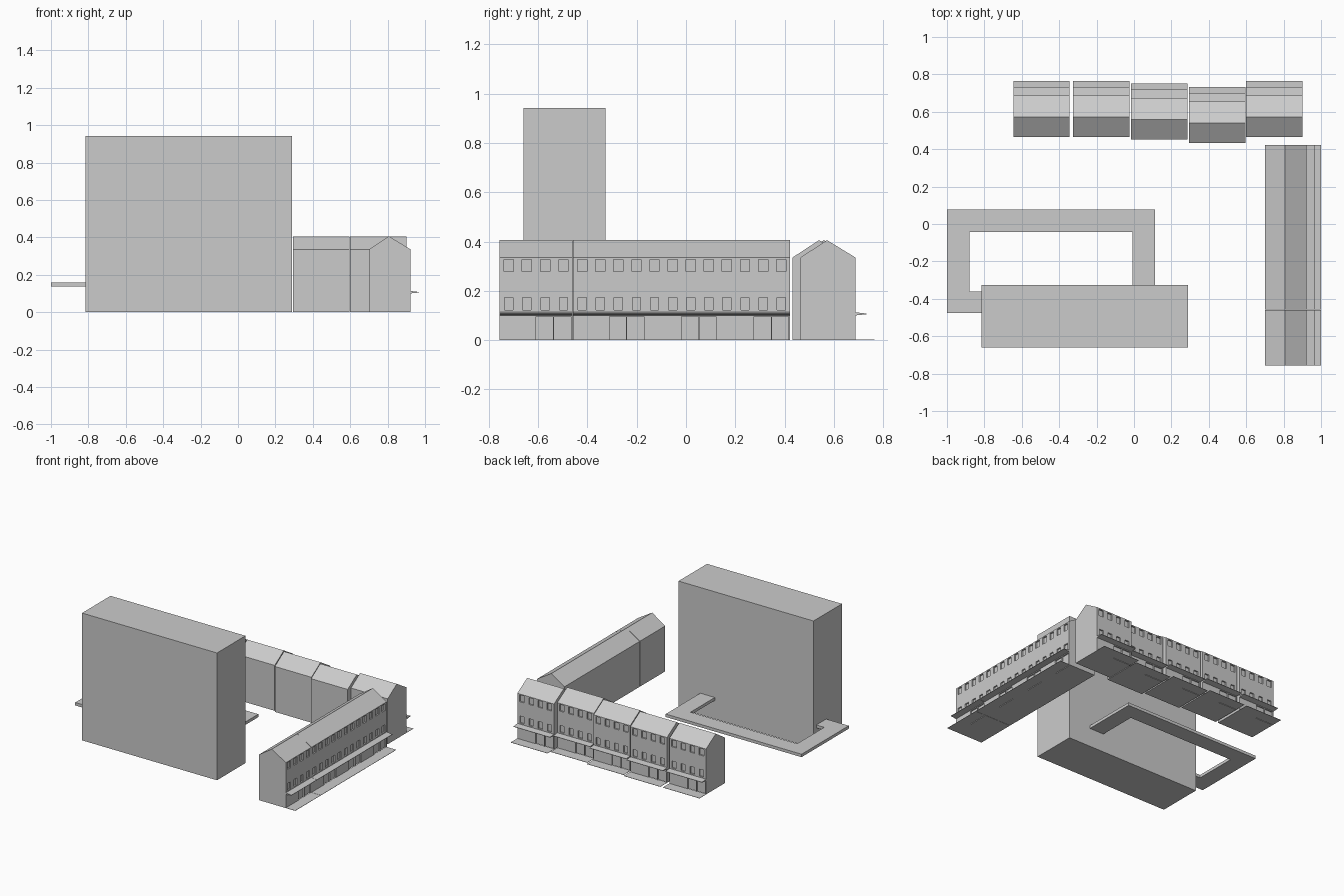
import bpy
import bmesh
from mathutils import Matrix, Vector
from math import pi

cube = bpy.data.objects.get("Cube")
if cube:
    bpy.data.objects.remove(cube, do_unlink=True)

# Single plain grey material
GREY = (0.6, 0.6, 0.6, 1.0)
grey = bpy.data.materials.new("plain_grey")
grey.use_nodes = True
grey.diffuse_color = GREY
for node in grey.node_tree.nodes:
    if node.type == 'BSDF_PRINCIPLED':
        node.inputs["Base Color"].default_value = GREY


def finish(name, bm, matrix=Matrix()):
    bmesh.ops.recalc_face_normals(bm, faces=bm.faces)
    mesh = bpy.data.meshes.new(name)
    bm.to_mesh(mesh)
    bm.free()
    mesh.materials.append(grey)
    obj = bpy.data.objects.new(name, mesh)
    obj.matrix_world = matrix
    bpy.context.collection.objects.link(obj)
    return obj


def prism(name, points, travel, matrix=Matrix()):
    """Extrude a closed outline along a vector."""
    bm = bmesh.new()
    face = bm.faces.new([bm.verts.new(p) for p in points])
    out = bmesh.ops.extrude_face_region(bm, geom=[face], use_keep_orig=True)
    moved = [v for v in out["geom"] if isinstance(v, bmesh.types.BMVert)]
    bmesh.ops.translate(bm, verts=moved, vec=travel)
    return finish(name, bm, matrix)


def add_box(bm, low, high):
    low, high = Vector(low), Vector(high)
    size = high - low
    bmesh.ops.create_cube(bm, size=1, matrix=Matrix.Translation((low + high) / 2)
                          @ Matrix.Diagonal((*size, 1)))


DEPTH, RIDGE, EAVE, TOP = 0.222, 0.107, 0.336, 0.406
RECESS = 0.01


def terrace(name, length, units, matrix):
    """Gabled block facing local +x, with shops below and two window rows."""
    start = -length / 2

    def along(profile):
        return [(x, start, z) for x, z in profile]

    span = (0, length, 0)
    body = prism(name + "_body", along([(0, 0), (DEPTH, 0), (DEPTH, EAVE),
                                        (RIDGE, TOP), (0, EAVE)]), span, matrix)
    prism(name + "_awning", along([(DEPTH - 0.005, 0.1), (0.268, 0.105),
                                   (0.268, 0.108), (DEPTH - 0.005, 0.114)]), span, matrix)
    prism(name + "_pavement", along([(DEPTH - 0.005, 0), (0.299, 0),
                                     (0.299, 0.002), (DEPTH - 0.005, 0.002)]), span, matrix)

    # Window and shopfront recesses
    bm = bmesh.new()
    x0, x1 = DEPTH - RECESS, DEPTH + 0.03
    pitch = length / (4 * units)
    for i in range(4 * units):
        y = start + (i + 0.5) * pitch
        for half, z0, z1 in ((0.017, 0.122, 0.174), (0.019, 0.279, 0.328)):
            add_box(bm, (x0, y - half, z0), (x1, y + half, z1))
    unit = length / units
    for i in range(units):
        for part in (0.5, 0.745):
            y = start + (i + part) * unit
            add_box(bm, (x0, y, -0.02), (x1, y + 0.232 * unit, 0.096))
    cutter = finish(name + "_opening_cutter", bm, matrix)
    cutter.hide_render = True
    cutter.display_type = 'WIRE'
    cutter.hide_set(True)
    cut = body.modifiers.new("openings", 'BOOLEAN')
    cut.operation = 'DIFFERENCE'
    cut.solver = 'EXACT'
    cut.object = cutter


# Tall slab block
prism("tower_block", [(-0.815, -0.66, 0), (0.29, -0.66, 0),
                      (0.29, -0.327, 0), (-0.815, -0.327, 0)], (0, 0, 0.942))

# Raised walkway looping behind the tower
path = [(-1, -0.475), (-0.8, -0.475), (-0.8, -0.36), (-0.88, -0.36), (-0.88, -0.042),
        (-0.007, -0.042), (-0.007, -0.36), (0.112, -0.36), (0.112, 0.077), (-1, 0.077)]
prism("raised_walkway", [(x, y, 0.138) for x, y in path], (0, 0, 0.022))

# Terrace along the left side, a short block and a long one
for name, y0, y1, units in (("side_terrace_short", -0.757, -0.46, 1),
                            ("side_terrace_long", -0.458, 0.423, 3)):
    terrace(name, y1 - y0, units, Matrix.Translation((0.7, (y0 + y1) / 2, 0)))

# Staggered houses along the back
turn = Matrix.Rotation(pi / 2, 4, 'Z')
houses = ((-0.495, 0.465), (-0.175, 0.465), (0.135, 0.452), (0.445, 0.433), (0.75, 0.465))
for i, (x, y) in enumerate(houses):
    terrace(f"back_house_{i + 1}", 0.3, 1, Matrix.Translation((x, y, 0)) @ turn)
